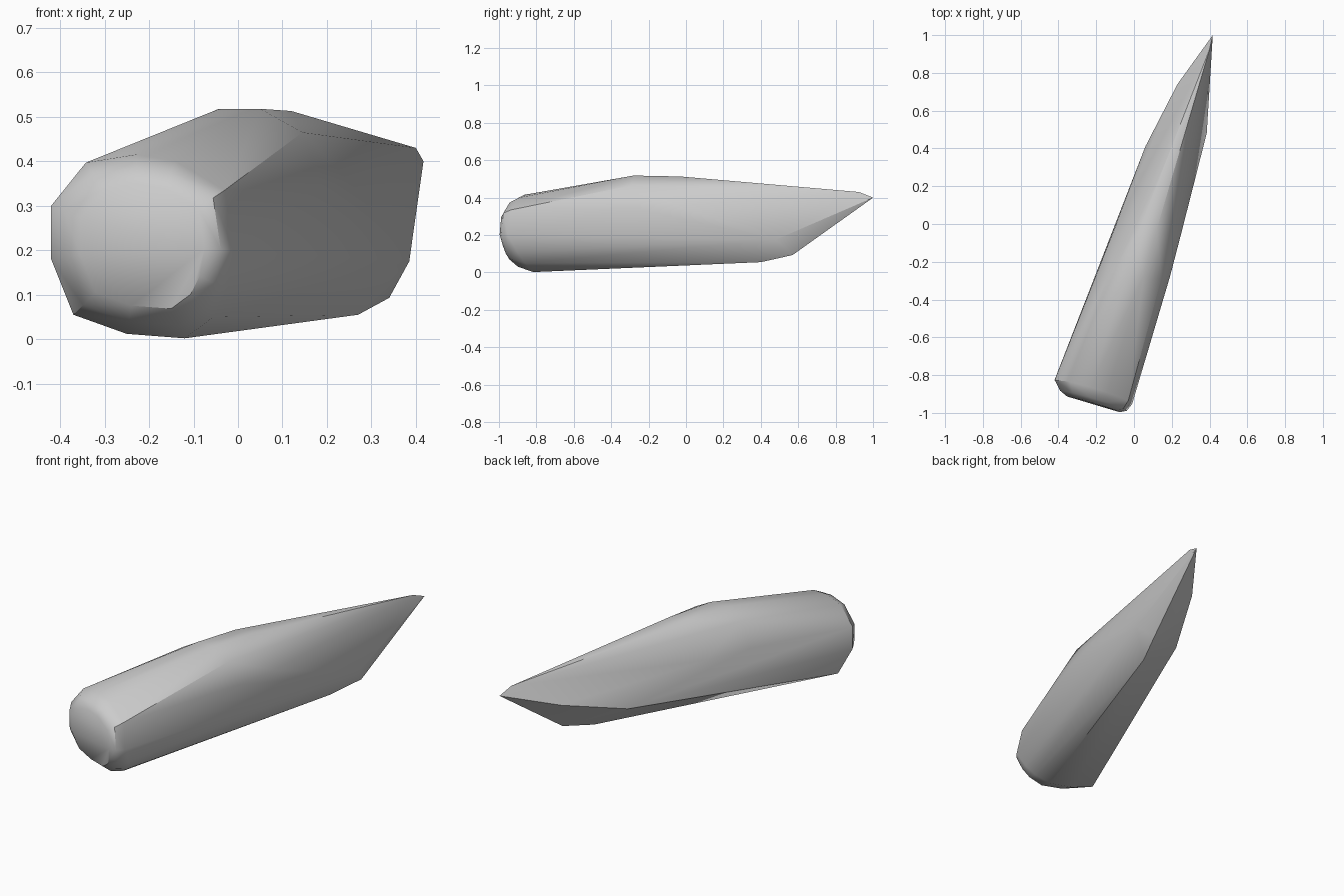
import bpy, bmesh

if "Cube" in bpy.data.objects:
    bpy.data.objects.remove(bpy.data.objects["Cube"])

bm = bmesh.new()

# blunt end: one octagon-like outline (x, z), repeated smaller to round the rim
outline = [(-.42, .30), (-.42, .18), (-.37, .055), (-.25, .012), (-.12, .002),
           (-.055, .05), (-.025, .11), (-.01, .20), (-.03, .335), (-.14, .40),
           (-.23, .415), (-.342, .397)]
CX, CZ = -.215, .21


def cap_ring(scale, push, bulge):
    for x, z in outline:
        lean = bulge * (.11 * max(0, (CZ - z) / .208) + .03 * max(0, (z - CZ) / .2))
        px = CX + (x - CX) * scale
        pz = CZ + (z - CZ) * scale
        bm.verts.new((px, -.84 - (px + .42) * .29 + lean - push, pz))


cap_ring(1.0, 0, 1)
cap_ring(.86, .042, .6)
cap_ring(.68, .058, .3)

# shoulder in the middle, then the slanted cuts leading to the point
shoulder = [(-.045, -.28, .517), (.05, -.28, .518), (.145, -.29, .465),
            (.19, -.28, .345), (-.135, -.28, .465), (-.20, -.27, .34),
            (.02, -.05, .513), (.12, -.03, .513), (-.105, -.03, .34),
            (.25, -.05, .355)]
point = [(.385, .48, .175), (.27, .40, .055), (.34, .57, .093),
         (.06, .41, .20), (.23, .74, .30), (.40, .925, .43), (.417, 1.0, .40)]
for p in shoulder + point:
    bm.verts.new(p)

# skin the outline points into one solid
res = bmesh.ops.convex_hull(bm, input=bm.verts[:])
loose = [v for v in bm.verts if not v.link_faces]
bmesh.ops.delete(bm, geom=loose, context='VERTS')
bmesh.ops.recalc_face_normals(bm, faces=bm.faces[:])

me = bpy.data.meshes.new("sharpened_stake")
bm.to_mesh(me)
bm.free()
ob = bpy.data.objects.new("sharpened_stake", me)
bpy.context.collection.objects.link(ob)
bpy.context.view_layer.objects.active = ob
ob.select_set(True)
bpy.ops.object.shade_smooth_by_angle(angle=.6)
